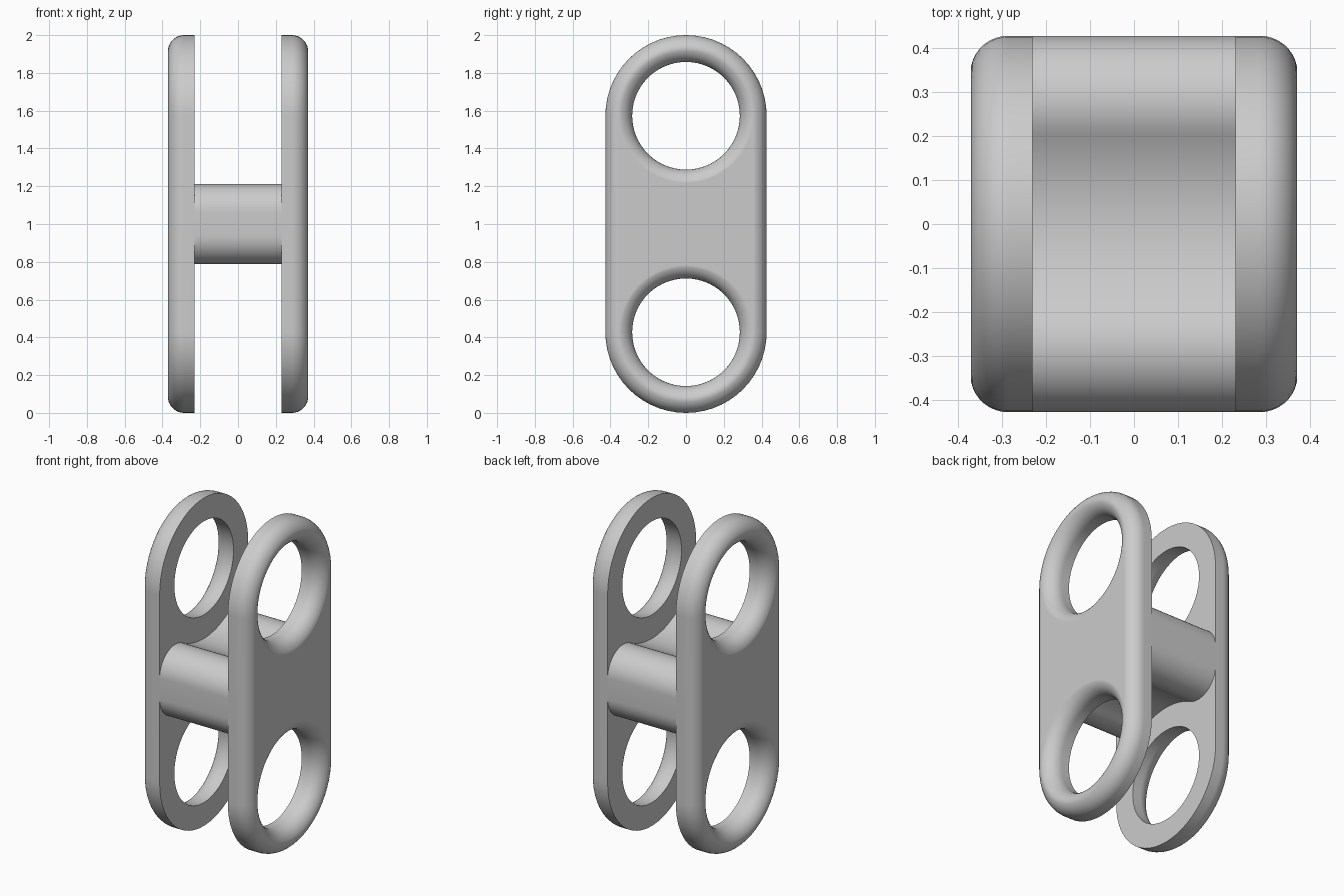
import bpy, bmesh, math

if "Cube" in bpy.data.objects:
    bpy.data.objects.remove(bpy.data.objects["Cube"])

R_OUT, R_HOLE, CZ = 0.427, 0.285, 0.573      # end radius, hole radius, hole offset from middle
X_IN, X_OUT, FIL = 0.23, 0.37, 0.085         # plate inner face, outer face, edge rounding
R_MID = (R_OUT + R_HOLE) / 2                 # crest where both roundings meet
SEG = 28

grey = bpy.data.materials.new("light_grey")
grey.diffuse_color = (0.6, 0.6, 0.6, 1)
grey.use_nodes = True
grey.node_tree.nodes["Principled BSDF"].inputs["Base Color"].default_value = grey.diffuse_color


def finish(bm, name):
    bmesh.ops.remove_doubles(bm, verts=bm.verts, dist=1e-5)
    bmesh.ops.recalc_face_normals(bm, faces=bm.faces)
    me = bpy.data.meshes.new(name)
    bm.to_mesh(me)
    bm.free()
    ob = bpy.data.objects.new(name, me)
    me.materials.append(grey)
    bpy.context.collection.objects.link(ob)
    bpy.ops.object.select_all(action='DESELECT')
    ob.select_set(True)
    bpy.context.view_layer.objects.active = ob
    bpy.ops.object.shade_smooth_by_angle(angle=math.radians(35))
    return ob


def face(bm, pts):
    bm.faces.new([bm.verts.new(p) for p in pts])


# Rounded half profile: (distance in from the edge, x)
half = [(0, X_IN)]
n = 8
w = R_MID - R_HOLE
a_end = math.acos(1 - w / FIL)
for i in range(n + 1):
    a = a_end * i / n
    half.append((FIL * (1 - math.cos(a)), X_OUT - FIL + FIL * math.sin(a) / math.sin(a_end)))
hole_side = [(R_HOLE + d, x) for d, x in half]
rim_side = [(R_OUT - d, x) for d, x in half]


def ring_pt(r, x, i, s):
    a = math.pi * i / SEG
    return (x, r * math.cos(a), 1 + s * (CZ + r * math.sin(a)))


def sweep(bm, prof, i0, i1, s):
    for (r1, x1), (r2, x2) in zip(prof, prof[1:]):
        for i in range(i0, i1):
            face(bm, [ring_pt(r1, x1, i, s), ring_pt(r2, x2, i, s),
                      ring_pt(r2, x2, i + 1, s), ring_pt(r1, x1, i + 1, s)])


# Side plates: rounded link outline with two round holes
bm = bmesh.new()
for s in (1, -1):
    sweep(bm, hole_side, 0, 2 * SEG, s)                       # hole wall and rounding
    sweep(bm, rim_side, 0, SEG, s)                            # outer rounded end
    sweep(bm, [(R_HOLE, X_IN), (R_OUT, X_IN)], 0, SEG, s)     # flat inner ring
    for (r1, x1), (r2, x2) in zip(rim_side, rim_side[1:]):    # straight long sides
        face(bm, [(x1, s * r1, 1 - CZ), (x2, s * r2, 1 - CZ),
                  (x2, s * r2, 1 + CZ), (x1, s * r1, 1 + CZ)])
for r, x, edge in ((R_MID, X_OUT, []), (R_HOLE, X_IN, [R_OUT])):  # flat middles
    loop = []
    for s in (1, -1):
        loop += [(x, -s * e, 1 + s * CZ) for e in edge]
        arc = [ring_pt(r, x, i, s) for i in range(SEG, 2 * SEG + 1)]
        loop += arc if s == 1 else arc[::-1]
        loop += [(x, s * e, 1 + s * CZ) for e in edge]
    face(bm, loop)
plates = finish(bm, "side_plates")
plates.modifiers.new("mirror", 'MIRROR').use_axis = (True, False, False)
wn = plates.modifiers.new("normals", 'WEIGHTED_NORMAL')
wn.keep_sharp = True

# Connecting web: waisted top and bottom, rounded corners, flush with plate edges
RC = 0.15
cy, cz = R_OUT - RC, 0.213 - RC
dist = math.hypot(cy, CZ - cz)
r_waist = dist - RC
tilt = math.atan2(cy, CZ - cz)
quarter = [(r_waist * math.sin(tilt * i / 10), CZ - r_waist * math.cos(tilt * i / 10)) for i in range(10)]
for i in range(17):
    a = math.pi / 2 + tilt - (math.pi / 2 + tilt) * i / 16
    quarter.append((cy + RC * math.cos(a), cz + RC * math.sin(a)))
right = quarter + [(y, -z) for y, z in reversed(quarter)]
outline = right + [(-y, z) for y, z in reversed(right)]
bm = bmesh.new()
for (y1, z1), (y2, z2) in zip(outline, outline[1:] + outline[:1]):
    if math.hypot(y1 - y2, z1 - z2) > 1e-5:
        face(bm, [(-X_IN, y1, 1 + z1), (X_IN, y1, 1 + z1), (X_IN, y2, 1 + z2), (-X_IN, y2, 1 + z2)])
finish(bm, "connecting_web")
